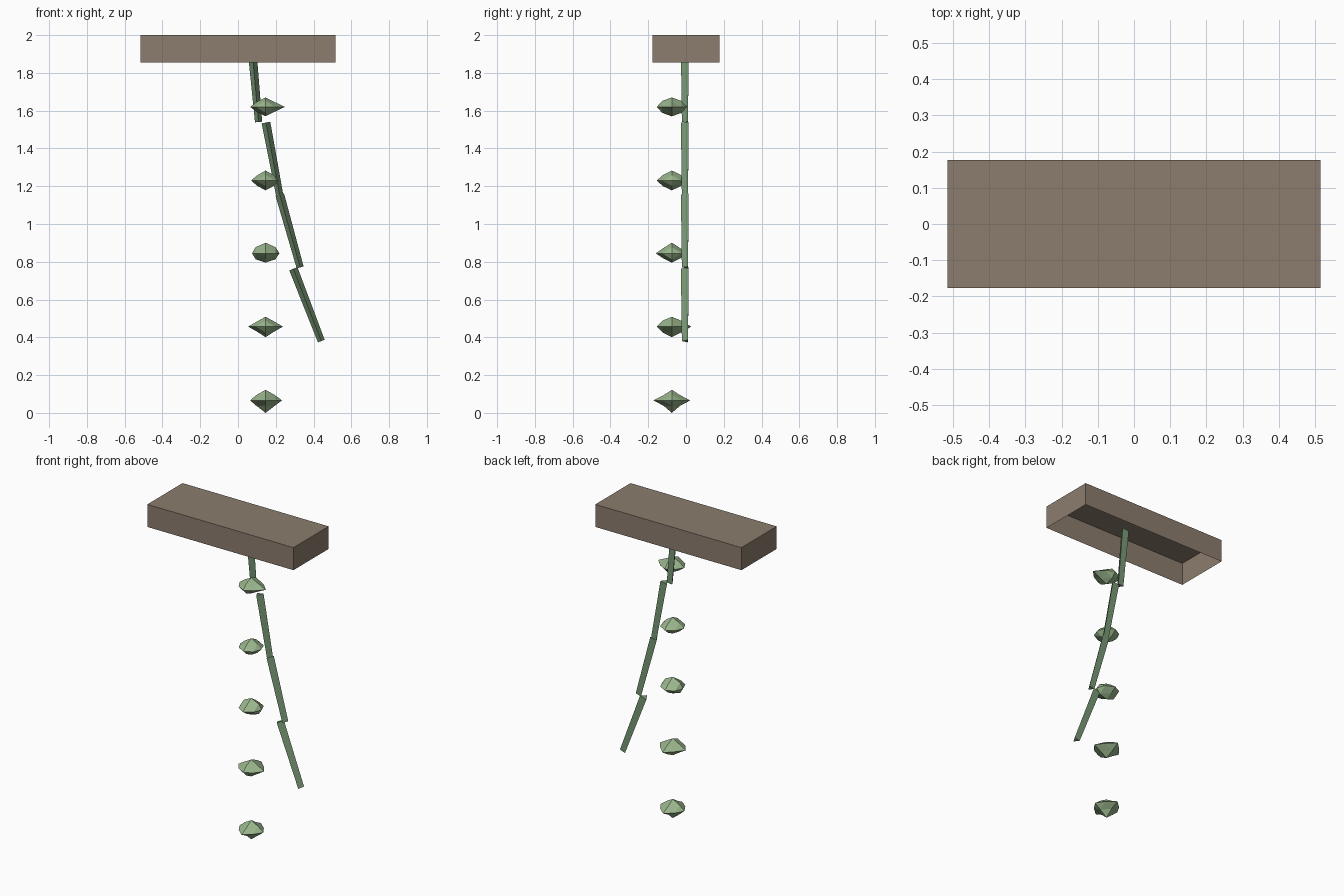
import bpy, bmesh, math
from itertools import product
from mathutils import Vector, Matrix

if "Cube" in bpy.data.objects:
    bpy.data.objects.remove(bpy.data.objects["Cube"])


def material(name, rgb):
    m = bpy.data.materials.new(name)
    m.diffuse_color = (*rgb, 1)
    m.use_nodes = True
    m.node_tree.nodes["Principled BSDF"].inputs["Base Color"].default_value = m.diffuse_color
    return m


def finish(bm, name, mat):
    me = bpy.data.meshes.new(name)
    bm.to_mesh(me)
    bm.free()
    me.materials.append(mat)
    ob = bpy.data.objects.new(name, me)
    bpy.context.collection.objects.link(ob)
    return ob


wood = material("brown", (0.26, 0.205, 0.155))
stem = material("stem_green", (0.19, 0.32, 0.18))
foliage = material("leaf_green", (0.32, 0.46, 0.26))

# Overhead ledge: thin-walled box, open underneath
bm = bmesh.new()
bmesh.ops.create_cube(bm, size=1)
bmesh.ops.delete(bm, geom=[f for f in bm.faces if f.normal.z < -0.5], context='FACES_ONLY')
bmesh.ops.transform(bm, verts=bm.verts,
                    matrix=Matrix.Translation((0, 0, 1.928)) @ Matrix.Diagonal((1.032, 0.355, 0.144, 1)))
finish(bm, "ledge", wood)

# Hanging vine: tapered three-sided segments, one edge facing front
segments = [((0.074, 1.925), (0.109, 1.54)),
            ((0.148, 1.537), (0.222, 1.145)),
            ((0.221, 1.156), (0.329, 0.77)),
            ((0.293, 0.763), (0.441, 0.380))]
for i, ((x0, z0), (x1, z1)) in enumerate(segments):
    a, b = Vector((x0, 0, z0)), Vector((x1, 0, z1))
    bm = bmesh.new()
    bmesh.ops.create_cone(bm, cap_ends=True, segments=3, radius1=0.022, radius2=0.027,
                          depth=(a - b).length)
    front = min(bm.verts, key=lambda v: abs(v.co.x))
    turn = Matrix.Rotation(math.pi if front.co.y > 0 else 0, 4, 'Z')
    tilt = Matrix.Rotation(math.atan2(x0 - x1, z0 - z1), 4, 'Y')
    bmesh.ops.transform(bm, verts=bm.verts,
                        matrix=Matrix.Translation((a + b) / 2) @ tilt @ turn)
    finish(bm, f"vine_segment_{i + 1}", stem)


# Leaf clumps: subdivided octahedra with uneven spikes
# centre z, reach (-x, +x, -y, +y, -z, +z), shrink of the x and y in-between points
leaves = [(1.620, (.082, .103, .080, .080, .050, .050), (.75, .86)),
          (1.230, (.077, .070, .080, .082, .052, .053), (.75, .80)),
          (0.845, (.072, .074, .085, .080, .049, .056), (.88, .75)),
          (0.457, (.092, .092, .080, .103, .056, .052), (.75, .84)),
          (0.066, (.082, .087, .098, .098, .066, .056), (.80, .75))]
for i, (cz, reach, (fx, fy)) in enumerate(leaves):
    bm = bmesh.new()
    for d in product((-1, 0, 1), repeat=3):
        if 0 < sum(map(abs, d)) < 3:
            bm.verts.new(Vector(d).normalized())
    bmesh.ops.convex_hull(bm, input=bm.verts)
    for v in bm.verts:
        n = v.co.copy()
        used = [k for k in range(3) if abs(n[k]) > 0.1]
        if len(used) == 1:
            k = used[0]
            v.co[k] = n[k] * reach[2 * k + (n[k] > 0)]
        else:
            f = 0.88 if 2 not in used else (fx if 0 in used else fy)
            v.co = Vector((n.x * 0.084, n.y * 0.084, n.z * 0.052)) * f
        v.co += Vector((0.146, -0.075, cz))
    bmesh.ops.recalc_face_normals(bm, faces=bm.faces)
    finish(bm, f"leaf_clump_{i + 1}", foliage)
